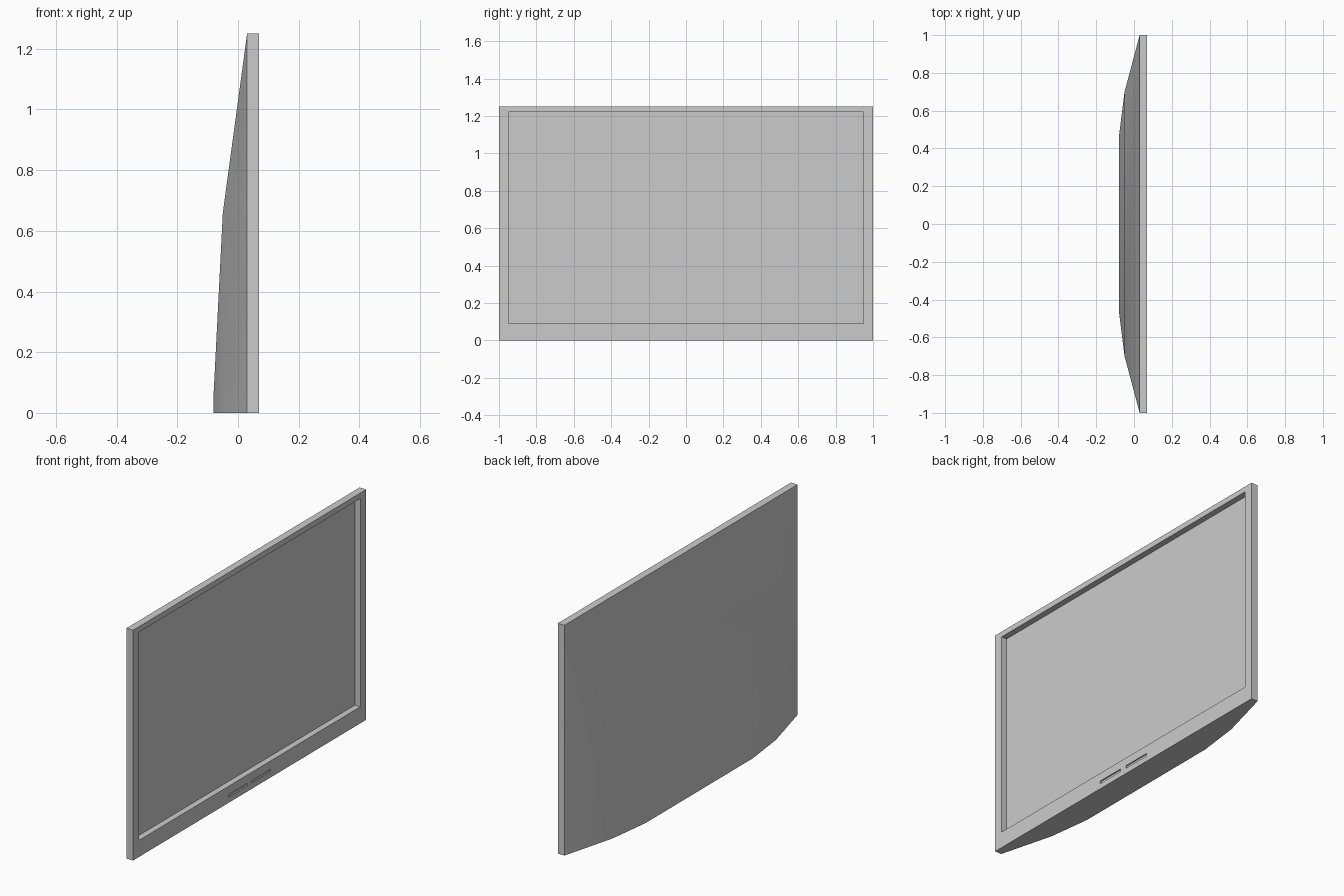
import bpy, bmesh

if "Cube" in bpy.data.objects:
    bpy.data.objects.remove(bpy.data.objects["Cube"])

W, H = 1.0, 1.25          # half width, height
BACK, FRONT = 0.03, 0.07  # bezel depth range in x


def box(name, x0, x1, y0, y1, z0, z1):
    bpy.ops.mesh.primitive_cube_add(
        size=1, location=((x0 + x1) / 2, (y0 + y1) / 2, (z0 + z1) / 2))
    ob = bpy.context.object
    ob.name = name
    ob.scale = (x1 - x0, y1 - y0, z1 - z0)
    bpy.ops.object.transform_apply(location=False, rotation=False, scale=True)
    return ob


def cut(target, cutter):
    cutter.hide_render = True
    mod = target.modifiers.new("cut", 'BOOLEAN')
    mod.operation = 'DIFFERENCE'
    mod.solver = 'EXACT'
    mod.object = cutter
    bpy.context.view_layer.objects.active = target
    bpy.ops.object.modifier_apply(modifier=mod.name)
    bpy.data.objects.remove(cutter, do_unlink=True)


# Front bezel with the screen opening and two shallow slots below it
bezel = box("bezel", BACK, FRONT, -W, W, 0, H)
cut(bezel, box("screen_cutter", BACK - 0.02, FRONT + 0.02, -0.95, 0.95, 0.09, 1.22))
for side in (-1, 1):
    y0, y1 = sorted((side * 0.02, side * 0.18))
    cut(bezel, box("slot_cutter", FRONT - 0.007, FRONT + 0.02, y0, y1, 0.03, 0.045))

# Recessed screen panel
box("screen", BACK, 0.037, -0.95, 0.95, 0.09, 1.22)

# Rear housing: nested rings (x, corner half-widths and heights), flat underneath
rings = [
    (BACK, [(W, 0), (W, H), (0.95, H)]),
    (-0.05, [(0.7, 0), (0.7, 0.66), (0.7, 0.66)]),
    (-0.08, [(0.46, 0), (0.46, 0.07), (0.46, 0.07)]),
]
bm = bmesh.new()
loops = []
for x, half in rings:
    outline = half + [(-y, z) for y, z in reversed(half)]
    loops.append([bm.verts.new((x, y, z)) for y, z in outline])
for a, b in zip(loops, loops[1:]):
    for i in range(6):
        j = (i + 1) % 6
        bm.faces.new((a[i], a[j], b[j], b[i]))
bm.faces.new(loops[-1])
bmesh.ops.remove_doubles(bm, verts=bm.verts, dist=1e-4)
bmesh.ops.recalc_face_normals(bm, faces=bm.faces)
# Outside of the housing faces backwards
back_cap = min(bm.faces, key=lambda f: f.calc_center_median().x)
if back_cap.normal.x > 0:
    bmesh.ops.reverse_faces(bm, faces=bm.faces)
mesh = bpy.data.meshes.new("rear_housing")
bm.to_mesh(mesh)
bm.free()
housing = bpy.data.objects.new("rear_housing", mesh)
bpy.context.collection.objects.link(housing)

# Soft shading across the gently angled rear facets
bpy.ops.object.select_all(action='DESELECT')
housing.select_set(True)
bpy.context.view_layer.objects.active = housing
bpy.ops.object.shade_smooth_by_angle(angle=0.52)
